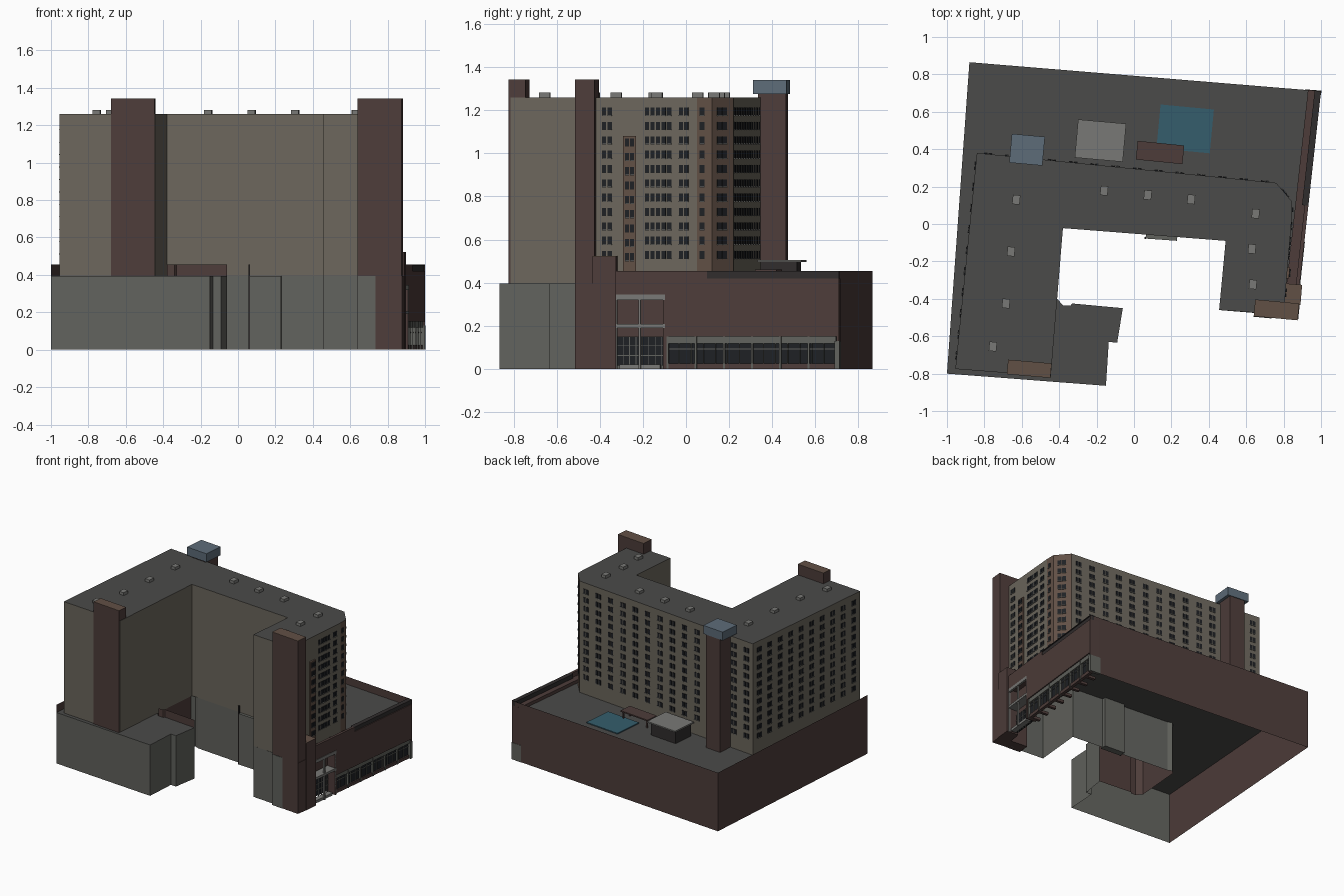
import bpy, bmesh
from mathutils import Vector

if "Cube" in bpy.data.objects:
    bpy.data.objects.remove(bpy.data.objects["Cube"])

COL = dict(brick=(.075, .046, .042), beige=(.15, .135, .108), concrete=(.12, .123, .11),
           roof=(.07, .07, .067), glass=(.013, .015, .018), brown=(.12, .08, .06),
           dark=(.03, .026, .026), pool=(.035, .11, .15), steel=(.11, .15, .19),
           light=(.19, .19, .18))
MAT = {}
for key, c in COL.items():
    MAT[key] = bpy.data.materials.new(key)
    MAT[key].diffuse_color = (*c, 1)


def finish(name, bm, *mats):
    me = bpy.data.meshes.new(name)
    bm.to_mesh(me)
    bm.free()
    for m in mats:
        me.materials.append(MAT[m])
    ob = bpy.data.objects.new(name, me)
    bpy.context.collection.objects.link(ob)
    return ob


def edge_boxes(name, a, b, mat, boxes):
    """Boxes placed along plan edge a->b: (s0, s1, n0, n1, z0, z1), n outward (right of a->b)."""
    a, b = Vector(a), Vector(b)
    d = (b - a).normalized()
    n = Vector((d.y, -d.x))
    bm = bmesh.new()
    for s0, s1, n0, n1, z0, z1 in boxes:
        lo, hi = [[bm.verts.new((*(a + d * s + n * t), z)) for s, t in
                   ((s0, n0), (s0, n1), (s1, n1), (s1, n0))] for z in (z0, z1)]
        bm.faces.new(lo)
        bm.faces.new(hi)
        for i in range(4):
            j = (i + 1) % 4
            bm.faces.new((lo[i], lo[j], hi[j], hi[i]))
    bmesh.ops.recalc_face_normals(bm, faces=bm.faces)
    return finish(name, bm, mat)


def block(name, a, b, depth, z0, z1, mat):
    """One box whose front edge is a->b and which runs back by depth."""
    return edge_boxes(name, a, b, mat, [(0, (Vector(b) - Vector(a)).length, -depth, 0, z0, z1)])


def walls(name, pts, z0, z1, mat):
    bm = bmesh.new()
    lo, hi = [[bm.verts.new((*p, z)) for p in pts] for z in (z0, z1)]
    for i in range(len(pts) - 1):
        bm.faces.new((lo[i], lo[i + 1], hi[i + 1], hi[i]))
    return finish(name, bm, mat)


def plate(name, pts, z, mat):
    bm = bmesh.new()
    bm.faces.new([bm.verts.new((*p, z)) for p in pts])
    return finish(name, bm, mat)


# Podium: open-bottomed shell with a flat deck
ZD, ZP, ZT = .395, .455, 1.26
front = [(-1, -.8), (-.15, -.865), (-.135, -.63), (-.09, -.635), (-.06, -.45)]
court_red = [(-.06, -.45), (-.33, -.425), (-.34, -.437), (-.38, -.435), (-.415, -.395), (-.385, -.03)]
court = [(-.385, -.03), (-.36, -.006), (-.33, -.022), (.49, -.09), (.455, -.46), (.648, -.476)]
F0, F1, BL = (.885, -.33), (1, .71), (-.88, .865)
plate("podium_deck", front + court_red[1:] + court[1:] + [(.875, -.49), F0, F1, BL], ZD, "roof")
walls("podium_front_walls", front, 0, ZD, "concrete")
walls("courtyard_side_walls", court_red, 0, ZD, "brick")
walls("courtyard_walls", court, 0, ZD, "concrete")
walls("courtyard_parapet", court_red[:4], ZD, ZP, "brick")
walls("podium_back_walls", [F1, BL, (-1, -.8)], 0, ZP, "brick")
block("courtyard_bay", (.062, -.078), (.23, -.09), .05, 0, ZD, "concrete")
block("courtyard_post", (.056, -.08), (.064, -.081), .01, 0, ZP, "dark")
edge_boxes("corner_base_panel", F1, BL, "concrete", [(-.002, .085, -.02, .003, 0, .13)])

# Tower: C-shaped prism with roof
tower = [(-.955, -.775), (-.445, -.815), (-.38, -.022), (.49, -.09), (.455, -.46),
         (.80, -.485), (.845, .05), (.845, .12), (.76, .22), (-.84, .38)]
walls("tower_walls_front", tower[:7], ZD, ZT, "beige")
walls("tower_corner_walls", tower[6:9], ZD, ZT, "brown")
walls("tower_walls_back", tower[8:] + tower[:1], ZD, ZT, "beige")
plate("tower_roof", tower, ZT, "roof")

# Windows in repeating rows
ROWS = [.53 + .0665 * i for i in range(11)]


def windows(name, a, b, centres, w=.019, rows=ROWS, out=.004, h=.034):
    edge_boxes(name, a, b, "glass", [(s - w / 2, s + w / 2, -.002, out, z - h / 2, z + h / 2)
                                     for s in centres for z in rows])
    edge_boxes(name + "_sills", a, b, "light", [(s - w / 2, s + w / 2, -.002, out + .003, z - h / 2 - .004, z - h / 2)
                                                for s in centres for z in rows])


def pairs(start, step, count):
    return [start + step * i + k for i in range(count) for k in (-.013, .013)]


windows("back_windows", tower[8], tower[9], pairs(.06, .1145, 14))
windows("left_windows", tower[9], tower[0], pairs(.07, .113, 10))
windows("right_windows", tower[5], tower[6],
        [.105, .132, .305, .331, .357, .383, .409, .45, .478][:7] + [.463, .488])
windows("corner_windows", tower[6], tower[7], [.025], .024)
windows("chamfer_windows", tower[7], tower[8], [.045, .075], .028)
# Projecting brown bay on the right face
edge_boxes("right_bay", tower[5], tower[6], "brown", [(.195, .255, -.01, .012, ZD, 1.08)])
windows("bay_windows", tower[5], tower[6], [.213, .237], .018, [z - .01 for z in ROWS[:9]], .016)

# Stair towers, annex, with pale tops
for name, a, b, depth, z0, z1 in (("right_stair_tower", (.64, -.493), (.875, -.515), .09, 0, 1.34),
                                  ("left_stair_tower", (-.68, -.803), (-.447, -.823), .078, ZD, 1.34),
                                  ("side_annex", (.795, -.425), (.89, -.433), .108, 0, .52)):
    block(name, a, b, depth, z0, z1, "brick")
    block(name + "_cap", a, b, depth, z1, z1 + .003, "brown")
edge_boxes("stair_base_panel", (.64, -.493), (.875, -.515), "concrete", [(0, .095, -.03, .003, 0, ZD)])
block("annex_wall", (.78, -.5), (.878, -.51), .17, 0, ZD, "brick")

# Lift shaft with blue-grey cap
block("lift_shaft", (-.635, .345), (-.51, .334), .13, ZD, 1.28, "brick")
block("lift_shaft_cap", (-.667, .328), (-.49, .312), .155, 1.275, 1.34, "steel")

# Deck furniture: plant hut, pool, pergola
block("plant_hut", (-.30, .365), (-.075, .345), .17, ZD, .495, "dark")
block("plant_hut_roof", (-.317, .355), (-.06, .332), .205, .495, .505, "light")
block("pool", (.12, .405), (.405, .378), .235, ZD, .402, "pool")
P0, P1 = (.01, .345), (.26, .32)
edge_boxes("pergola", P0, P1, "brick", [(0, .25, -.1, 0, .452, .462)] +
           [(s, s + .01, n - .01, n, ZD, .452) for s in (.01, .23) for n in (-.01, -.08)])

# Roof vents
for i, (x, y) in enumerate([(-.63, .13), (-.16, .178), (.073, .155), (.305, .132), (.65, .055),
                            (.63, -.133), (.635, -.323), (-.658, -.147), (-.685, -.425), (-.755, -.655)]):
    block(f"roof_vent_{i + 1}", (x - .022, y - .023), (x + .018, y - .027), .05, ZT, 1.282, "light")

# Street facade on the right: overhanging band, coping, soffit ribs
L = 1.046
edge_boxes("facade_band", F0, F1, "brick", [(.235, L, -.07, 0, .15, .42), (0, .235, -.07, 0, .345, .42),
                                            (0, .43, -.02, 0, .42, ZP), (L - .012, L, -.07, 0, 0, .15)])
edge_boxes("facade_coping", F0, F1, "dark", [(.43, L, -.03, -.006, .42, ZP - .006), (.43, L, -.034, 0, ZP - .006, ZP)])
edge_boxes("shopfront_glass", F0, F1, "glass", [(.24, L - .015, -.03, -.022, .025, .118)])
edge_boxes("shopfront_frame", F0, F1, "concrete",
           [(.24, L - .015, -.035, -.008, .118, .15), (.24, L - .015, -.02, -.016, .09, .094)] +
           [(.24 + .0563 * i, .244 + .0563 * i, -.022, -.014, .02, .12) for i in range(14)] +
           [(.24 + .1315 * i, .25 + .1315 * i, -.03, -.006, 0, .15) for i in range(6)])
edge_boxes("shopfront_base", F0, F1, "brick",
           [(.24, L - .015, -.035, -.012, 0, .025)] +
           [(.24 + .1 * i, .262 + .1 * i, -.1, -.03, 0, .02) for i in range(8)])

# Recessed entrance with glazed grid and pale frame
edge_boxes("entrance_wall", F0, F1, "brick", [(0, .24, -.085, -.07, .15, .345), (.225, .24, -.08, 0, 0, .345)])
edge_boxes("entrance_glass", F0, F1, "glass", [(0, .23, -.08, -.066, .015, .15)])
edge_boxes("entrance_mullions", F0, F1, "concrete",
           [(.03 * i, .03 * i + .003, -.068, -.062, 0, .15) for i in range(8)] +
           [(0, .23, -.068, -.062, z, z + .004) for z in (.06, .105, .147)])
edge_boxes("entrance_frame", F0, F1, "light",
           [(s, s + .01, -.012, 0, 0, .345) for s in (0, .11, .225)] +
           [(0, .235, -.012, .003, .32, .345), (0, .235, -.07, .003, .19, .208), (.02, .21, -.05, -.01, 0, .02)])

for m in bpy.data.materials:
    if m.users and not m.is_grease_pencil:
        m.use_nodes = True
        m.node_tree.nodes["Principled BSDF"].inputs["Base Color"].default_value = m.diffuse_color
